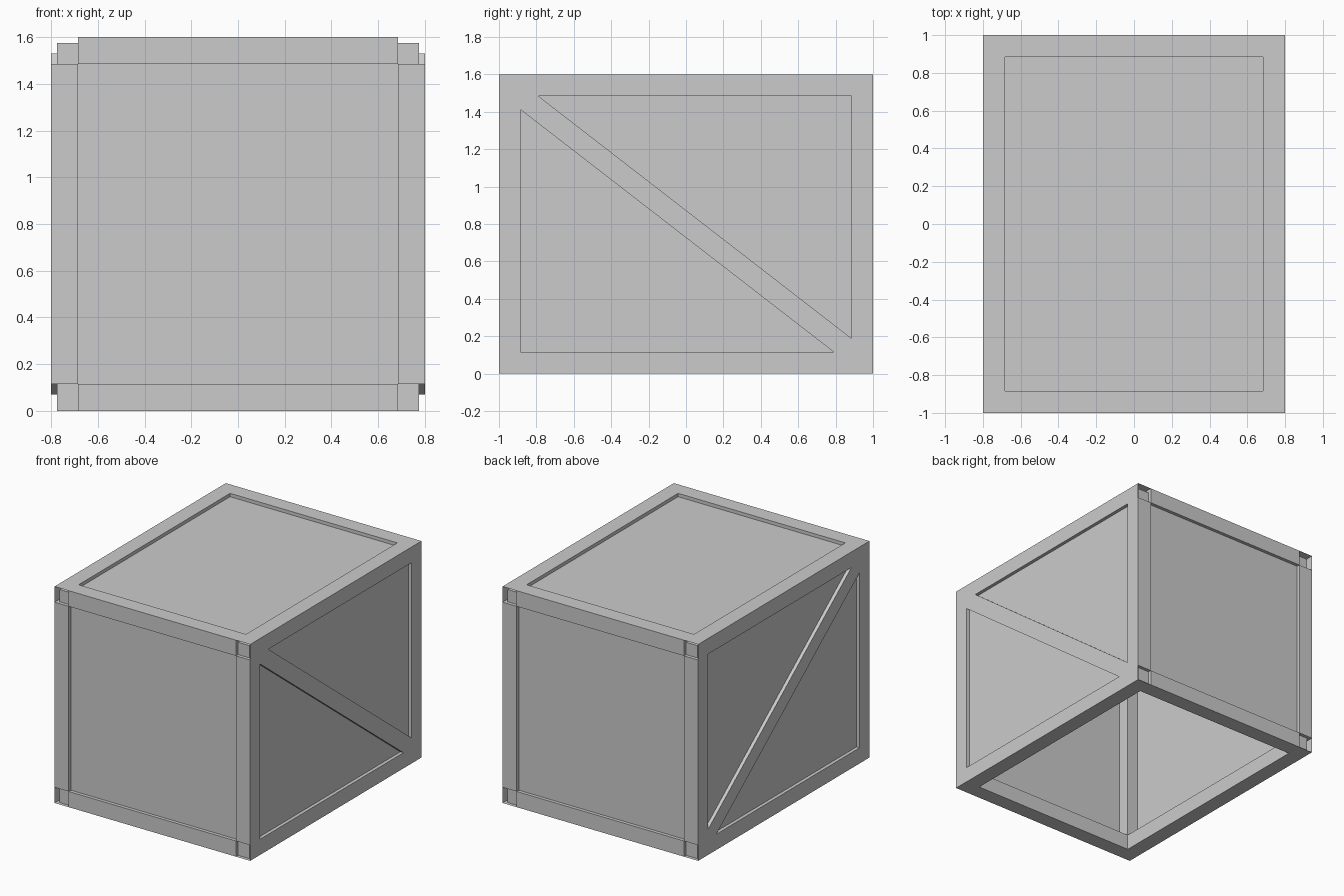
import bpy, bmesh, math
from mathutils import Matrix, Vector

if "Cube" in bpy.data.objects:
    bpy.data.objects.remove(bpy.data.objects["Cube"])

HX, HY, H = 0.8, 1.0, 1.6      # outer half width, half depth, height
W = 0.116                      # beam thickness
R = 0.025                      # panel recess


def box(name, lo, hi, drop=None, rot=None, at=(0, 0, 0)):
    """Axis box from lo to hi; faces whose normal passes drop() are left open."""
    lo, hi = Vector(lo), Vector(hi)
    bm = bmesh.new()
    bmesh.ops.create_cube(bm, size=1)
    for v in bm.verts:
        v.co = (lo + hi) / 2 + Vector(c * d for c, d in zip(v.co, hi - lo))
    bm.normal_update()
    if drop:
        bmesh.ops.delete(bm, geom=[f for f in bm.faces if drop(f.normal)], context='FACES_ONLY')
    if rot:
        bm.transform(Matrix.Translation(at) @ rot)
    me = bpy.data.meshes.new(name)
    bm.to_mesh(me)
    bm.free()
    ob = bpy.data.objects.new(name, me)
    bpy.context.collection.objects.link(ob)
    return ob


def span(side, outer):
    """Beam extent along one axis on the given side."""
    return sorted((side * outer, side * (outer - W)))


def open_ends(axis):
    return lambda n: abs(n[axis]) > 0.9


# recessed panels: one thin shell open underneath
box("panel_shell", (-HX + R, -HY + R, 0), (HX - R, HY - R, H - R), lambda n: n.z < -0.9)

levels = {"bottom": (0, W), "top": (H - W, H)}
for sx, side in ((-1, "left"), (1, "right")):
    x0, x1 = span(sx, HX)
    # full-length side rails, hollow with open ends
    for level, (z0, z1) in levels.items():
        box(f"{side}_{level}_rail", (x0, -HY, z0), (x1, HY, z1), open_ends(1))
    # corner posts
    for sy, end in ((-1, "front"), (1, "back")):
        y0, y1 = span(sy, HY)
        box(f"{end}_{side}_post", (x0, y0, W), (x1, y1, H - W), open_ends(2))
    # diagonal brace, high at the front and low at the back
    dy, dz = 2 * (HY - W), H - 2 * W
    half = math.hypot(dy, dz) / 2
    box(f"{side}_brace", (x0, -half, -W / 2), (x1, half, W / 2),
        rot=Matrix.Rotation(-math.atan2(dz, dy), 4, 'X'), at=(0, 0, H / 2))

# cross rails between the side rails
for sy, end in ((-1, "front"), (1, "back")):
    y0, y1 = span(sy, HY)
    for level, (z0, z1) in levels.items():
        box(f"{end}_{level}_rail", (-HX + W, y0, z0), (HX - W, y1, z1), open_ends(0))
